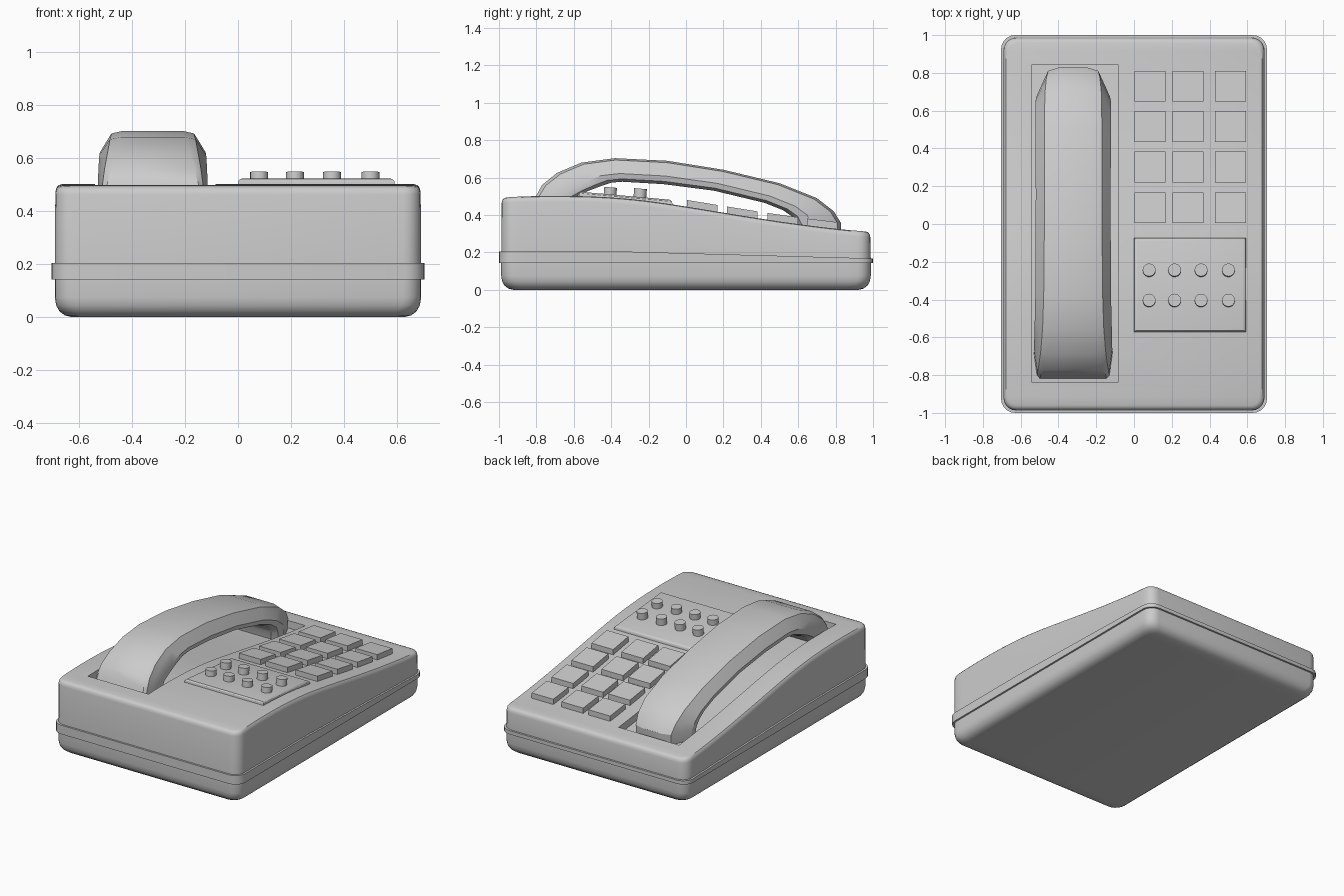
import bpy, bmesh, math
from mathutils import Matrix

if "Cube" in bpy.data.objects:
    bpy.data.objects.remove(bpy.data.objects["Cube"])

TOP = [(-1, .492), (-.9, .498), (-.75, .503), (-.55, .501), (-.4, .494), (-.25, .481), (-.1, .461),
       (.1, .429), (.3, .396), (.5, .365), (.7, .338), (.85, .321), (1, .309)]


def top(y):
    """Height of the sloping top of the case."""
    for (a, za), (b, zb) in zip(TOP, TOP[1:]):
        if y <= b:
            return za + (zb - za) * (y - a) / (b - a)
    return TOP[-1][1]


def finish(bm, name, angle=35):
    bmesh.ops.recalc_face_normals(bm, faces=bm.faces[:])
    me = bpy.data.meshes.new(name)
    bm.to_mesh(me)
    bm.free()
    ob = bpy.data.objects.new(name, me)
    bpy.context.collection.objects.link(ob)
    if angle:
        smooth(ob, angle)
    return ob


def smooth(ob, angle=35):
    bpy.ops.object.select_all(action='DESELECT')
    ob.select_set(True)
    bpy.context.view_layer.objects.active = ob
    bpy.ops.object.shade_smooth_by_angle(angle=math.radians(angle))


def ring(inset, height, r):
    """Rounded rectangle: right half front to back, then its mirror back to front."""
    hx, hy = .692 - inset, .988 - inset
    half = []
    for k in range(6):
        a = -math.pi / 2 + k * math.pi / 10
        half.append((hx - r + r * math.cos(a), -hy + r + r * math.sin(a)))
    half += [(hx, -.87 + 1.74 * k / 24) for k in range(25)]
    half += [(x, -y) for x, y in reversed(half[:6])]
    pts = half + [(-x, y) for x, y in reversed(half)]
    return [(x, y, height(y)) for x, y in pts]


def loft(rings, name):
    bm = bmesh.new()
    vs = [[bm.verts.new(p) for p in r] for r in rings]
    n = len(vs[0])
    for a, b in zip(vs, vs[1:]):
        for i in range(n):
            bm.faces.new((a[i], a[(i + 1) % n], b[(i + 1) % n], b[i]))
    for r in (vs[0], vs[-1]):
        for i in range(n // 2 - 1):
            bm.faces.new((r[i], r[i + 1], r[n - 2 - i], r[n - 1 - i]))
    return finish(bm, name)


def box(name, x0, x1, y0, y1, dz, lift, bevel=0.0):
    """Block lying on the sloping top."""
    bm = bmesh.new()
    yc = (y0 + y1) / 2
    z0, z1 = top(y0), top(y1)
    bmesh.ops.create_cube(bm, size=1)
    for v in bm.verts:
        base = z0 if v.co.y < 0 else z1
        v.co = ((x0 + x1) / 2 + v.co.x * (x1 - x0), yc + v.co.y * (y1 - y0),
                base + (lift if v.co.z > 0 else lift - dz))
    if bevel:
        up = [e for e in bm.edges if all(v.co.z > top(v.co.y) for v in e.verts)]
        bmesh.ops.bevel(bm, geom=up, offset=bevel, segments=3, affect='EDGES', profile=.5)
    return finish(bm, name, 30)


# case
case = loft([ring(.065, lambda y: 0, .06),
             ring(.038, lambda y: .007, .065),
             ring(.018, lambda y: .022, .07),
             ring(.005, lambda y: .045, .07),
             ring(.000, lambda y: .075, .07),
             ring(.000, lambda y: .16, .07),
             ring(.002, lambda y: top(y) - .03, .065),
             ring(.006, lambda y: top(y) - .014, .06),
             ring(.014, lambda y: top(y) - .004, .055),
             ring(.028, top, .045)], "case")

# handset recess
bm = bmesh.new()
rows = []
for k in range(25):
    y = -.84 + 1.685 * k / 24
    rows.append([bm.verts.new((x, y, z)) for x, z in
                 ((-.54, top(y) - .05), (-.085, top(y) - .05), (-.085, .8), (-.54, .8))])
for a, b in zip(rows, rows[1:]):
    for i in range(4):
        bm.faces.new((a[i], a[(i + 1) % 4], b[(i + 1) % 4], b[i]))
bm.faces.new(rows[0])
bm.faces.new(rows[-1])
cutter = finish(bm, "recess_cutter", 0)
cutter.hide_render = True
mod = case.modifiers.new("recess", 'BOOLEAN')
mod.object, mod.operation, mod.solver = cutter, 'DIFFERENCE', 'EXACT'
bpy.context.view_layer.objects.active = case
bpy.ops.object.modifier_apply(modifier=mod.name)
bpy.data.objects.remove(cutter)
smooth(case)

# trim band round the case
low = lambda y: .143
high = lambda y: .204 if y < -.3 else .204 - .036 * (y + .3) / 1.3
loft([ring(.01, low, .065), ring(-.012, low, .075),
      ring(-.012, high, .075), ring(.01, high, .065)], "trim_band")

# handset: outer y, z, inner y, z, half width, top flatness
STATIONS = [(-.818, .45, -.62, .45, .207, .85), (-.80, .505, -.59, .497, .207, .83),
            (-.77, .56, -.52, .53, .206, .77), (-.69, .625, -.45, .556, .204, .68),
            (-.56, .68, -.40, .573, .202, .6), (-.38, .704, -.34, .578, .2, .56),
            (-.1, .69, -.12, .565, .199, .54), (.2, .642, .15, .53, .198, .53),
            (.5, .57, .42, .465, .2, .52), (.7, .49, .52, .425, .2, .5),
            (.79, .42, .57, .39, .2, .42), (.83, .355, .59, .35, .195, .36),
            (.825, .285, .6, .285, .19, .36)]
bm = bmesh.new()
rows = []
for oy, oz, iy, iz, w, flat in STATIONS:
    side = [(.8, 0), (.97, .12), (1, .35), (.5 + flat * .5 + .18 * (1 - flat), .72),
            ((1 + flat) / 2, .92), (flat, 1)]
    sec = side + [(-s, t) for s, t in reversed(side)]
    rows.append([bm.verts.new((-.322 + s * w, iy + (oy - iy) * t, iz + (oz - iz) * t)) for s, t in sec])
for a, b in zip(rows, rows[1:]):
    for i in range(len(a)):
        j = (i + 1) % len(a)
        bm.faces.new((a[i], a[j], b[j], b[i]))
bm.faces.new(rows[0])
bm.faces.new(rows[-1])
finish(bm, "handset", 30)

# number keys
for r, y in enumerate((.005, .22, .435, .648)):
    for c, x in enumerate((.003, .205, .43)):
        box(f"key_{r}_{c}", x, x + .163, y, y + .163, .06, .036)

# side panel with round buttons
box("button_panel", .0, .592, -.573, -.073, .05, .024, .018)
for r, y in enumerate((-.405, -.245)):
    for c, x in enumerate((.08, .215, .355, .5)):
        bm = bmesh.new()
        bmesh.ops.create_cone(bm, cap_ends=True, segments=20, radius1=.034, radius2=.034, depth=.05,
                              matrix=Matrix.Translation((x, y, (.523, .516)[r])) @ Matrix.Rotation(-.08, 4, 'X'))
        finish(bm, f"round_button_{r}_{c}")
